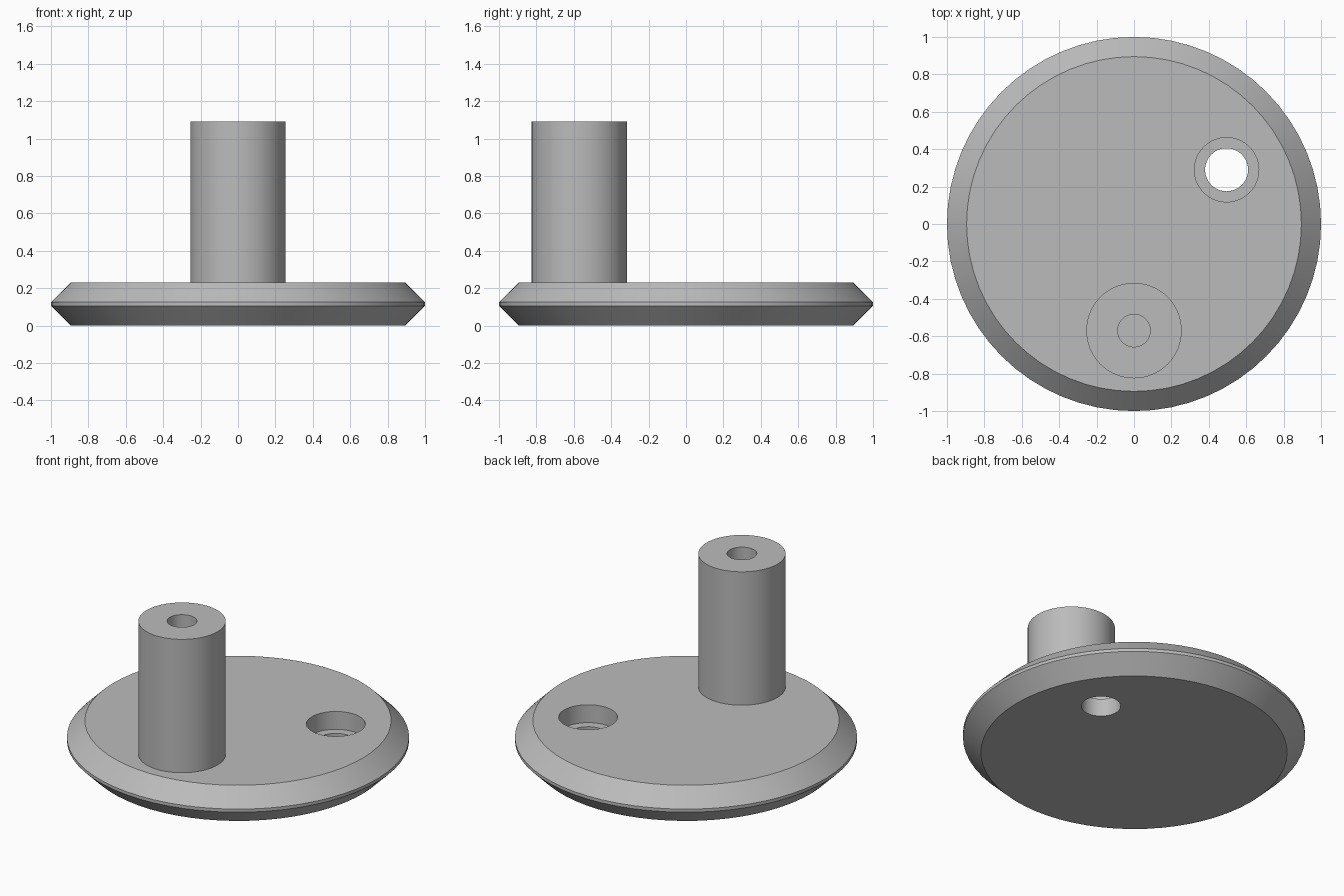
import bpy
import bmesh
import math
from mathutils import Vector

if "Cube" in bpy.data.objects:
    bpy.data.objects.remove(bpy.data.objects["Cube"], do_unlink=True)

# One plain grey for the whole casting
grey = bpy.data.materials.new("plain_grey")
grey.use_nodes = True
colour = (0.5, 0.5, 0.5, 1.0)
grey.diffuse_color = colour
grey.node_tree.nodes["Principled BSDF"].inputs["Base Color"].default_value = colour


def lathe(name, profile, centre=(0, 0), segments=64, caps=True):
    """Turn (radius, height) points, listed upwards on the outside, about a vertical axis."""
    bm = bmesh.new()
    rings = []
    for radius, z in profile:
        angles = [2 * math.pi * i / segments for i in range(segments)]
        rings.append([bm.verts.new((radius * math.cos(a), radius * math.sin(a), z))
                      for a in angles])
    for low, high in zip(rings, rings[1:]):
        for i in range(segments):
            j = (i + 1) % segments
            bm.faces.new((low[i], low[j], high[j], high[i]))
    if caps:
        bm.faces.new(rings[0][::-1])
        bm.faces.new(rings[-1])
    mesh = bpy.data.meshes.new(name)
    bm.to_mesh(mesh)
    bm.free()
    mesh.materials.append(grey)
    obj = bpy.data.objects.new(name, mesh)
    obj.location = Vector((*centre, 0))
    bpy.context.collection.objects.link(obj)
    return obj


def activate(obj):
    bpy.ops.object.select_all(action="DESELECT")
    obj.select_set(True)
    bpy.context.view_layer.objects.active = obj


THICK = 0.23
RIM = 0.895

# Round base with a double-chamfered edge
base = lathe("base_disc", [(RIM, 0), (1, 0.105), (1, 0.125), (RIM, THICK)])

# Stepped through hole: wide pocket above, narrow bore below
cutter = lathe("hole_cutter",
               [(0.115, -0.1), (0.115, 0.115), (0.172, 0.115), (0.172, 0.4)],
               centre=(0.495, 0.29))
cut = base.modifiers.new("stepped_hole", "BOOLEAN")
cut.operation = "DIFFERENCE"
cut.solver = "EXACT"
cut.object = cutter
activate(base)
bpy.ops.object.modifier_apply(modifier=cut.name)
bpy.data.objects.remove(cutter, do_unlink=True)

# Off-centre post with a bore that ends at the base
post = lathe("hollow_post",
             [(0.255, THICK), (0.255, 1.09), (0.087, 1.09), (0.087, THICK)],
             centre=(0, -0.57), caps=False)

for obj in (base, post):
    activate(obj)
    bpy.ops.object.shade_smooth_by_angle(angle=math.radians(30))
